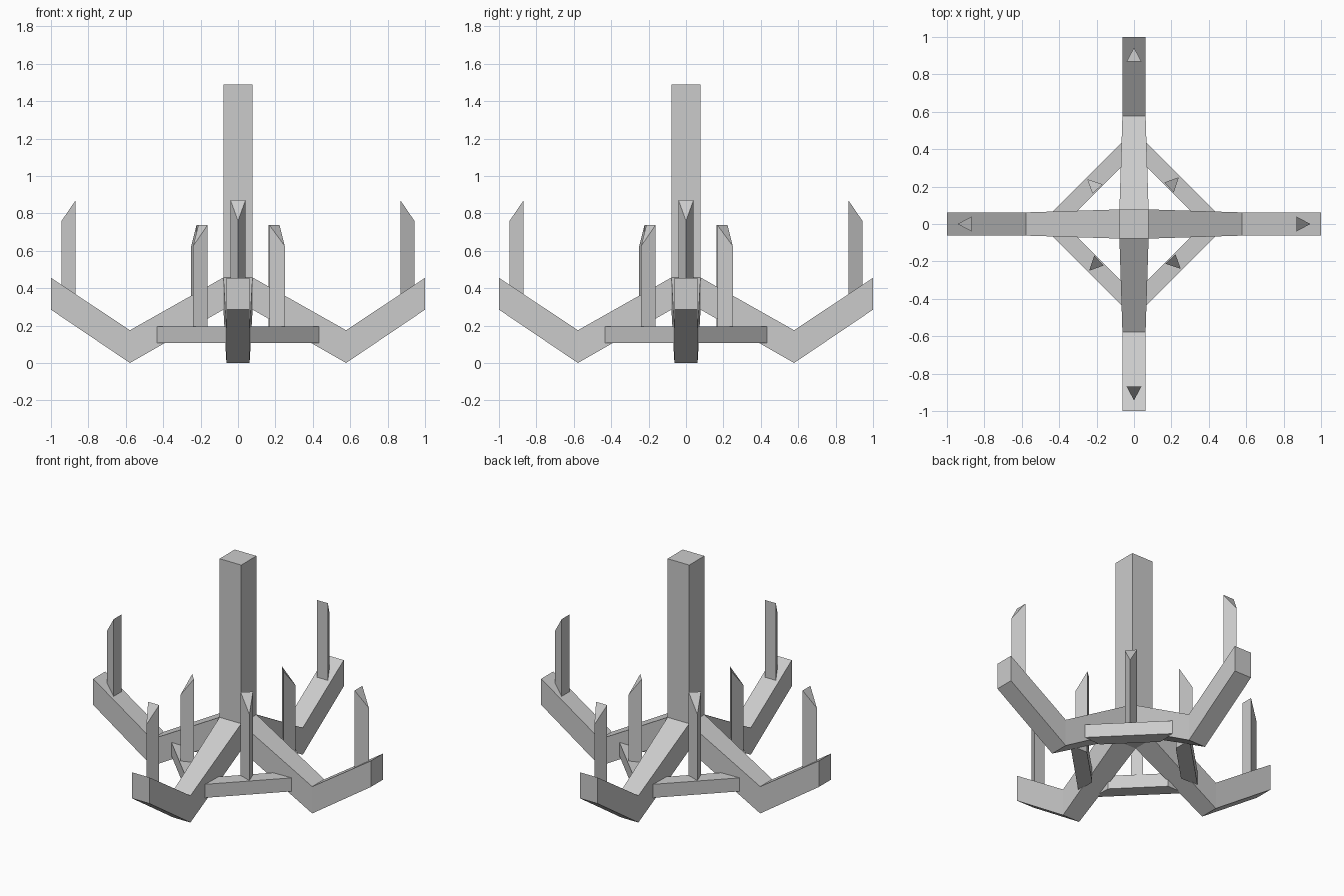
import bpy, bmesh
from math import pi
from mathutils import Matrix, Vector

cube = bpy.data.objects.get("Cube")
if cube:
    bpy.data.objects.remove(cube, do_unlink=True)

grey = bpy.data.materials.new("plain_grey")
grey.use_nodes = True
COLOR = (0.6, 0.6, 0.6, 1)
grey.diffuse_color = COLOR
grey.node_tree.nodes["Principled BSDF"].inputs["Base Color"].default_value = COLOR


def loft(name, sections, turn=0):
    """Join equal-sized cross-sections into a capped solid, turned about z."""
    bm = bmesh.new()
    rings = [[bm.verts.new(p) for p in s] for s in sections]
    for a, b in zip(rings, rings[1:]):
        for i in range(len(a)):
            j = (i + 1) % len(a)
            bm.faces.new((a[i], a[j], b[j], b[i]))
    bm.faces.new(rings[0])
    bm.faces.new(rings[-1])
    bmesh.ops.recalc_face_normals(bm, faces=bm.faces)
    bm.transform(Matrix.Rotation(turn, 4, "Z"))
    mesh = bpy.data.meshes.new(name)
    bm.to_mesh(mesh)
    bm.free()
    mesh.materials.append(grey)
    obj = bpy.data.objects.new(name, mesh)
    bpy.context.collection.objects.link(obj)
    return obj


def prism(name, outline, lows, highs, turn=0):
    """Upright prism whose corners may have different heights."""
    return loft(name, [[(x, y, z) for (x, y), z in zip(outline, zs)]
                       for zs in (lows, highs)], turn)


def arm_section(x, half, low, high):
    return [(x, -half, low), (x, half, low), (x, half, high), (x, -half, high)]


# Central column
C = 0.078
prism("column", [(-C, -C), (C, -C), (C, C), (-C, C)], [0.285] * 4, [1.49] * 4)

# Four matching arms, each with a candle, a brace and a brace candle
arm = [arm_section(C, C, 0.285, 0.457),
       arm_section(0.578, 0.062, 0.0, 0.175),
       arm_section(1.0, 0.062, 0.285, 0.455)]
brace = [(0.44, 0.06), (0.06, 0.44), (0.06, 0.312), (0.312, 0.06)]
arm_candle = [(0.943, 0), (0.868, 0.04), (0.868, -0.04)]
brace_candle = [(0.24, 0.25), (0.163, 0.222), (0.212, 0.168)]

for k, side in enumerate(("left", "back", "right", "front")):
    turn = k * pi / 2
    loft(side + "_arm", arm, turn)
    prism(side + "_arm_candle", arm_candle, [0.35] * 3, [0.76, 0.87, 0.87], turn)
    prism(side + "_brace", brace, [0.107] * 4, [0.195] * 4, turn)
    prism(side + "_brace_candle", brace_candle, [0.19] * 3, [0.625, 0.737, 0.737], turn)
